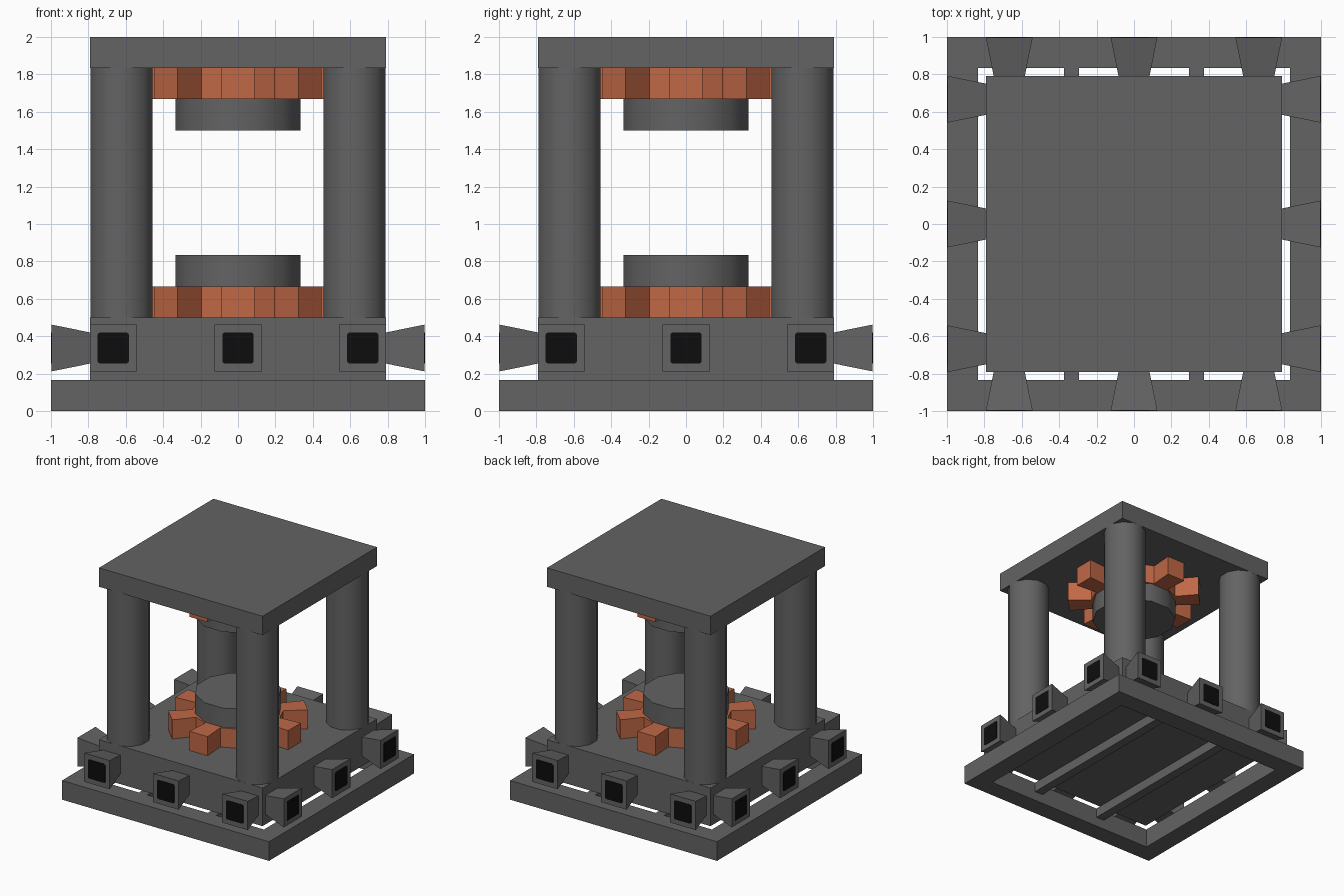
import bpy
import bmesh
from math import radians, cos, sin, pi, sqrt
from mathutils import Matrix, Vector

cube = bpy.data.objects.get("Cube")
if cube:
    bpy.data.objects.remove(cube, do_unlink=True)


def material(name, rgb):
    m = bpy.data.materials.new(name)
    m.use_nodes = True
    m.diffuse_color = (*rgb, 1)
    bsdf = next(n for n in m.node_tree.nodes if n.type == 'BSDF_PRINCIPLED')
    bsdf.inputs["Base Color"].default_value = (*rgb, 1)
    bsdf.inputs["Roughness"].default_value = 0.8
    return m


GREY = material("dark_grey", (0.125, 0.125, 0.125))
COPPER = material("copper_orange", (0.53, 0.14, 0.062))
BLACK = material("black", (0.004, 0.004, 0.004))


def finish(name, bm, mat, smooth=False):
    bmesh.ops.recalc_face_normals(bm, faces=bm.faces)
    mesh = bpy.data.meshes.new(name)
    bm.to_mesh(mesh)
    bm.free()
    mesh.materials.append(mat)
    obj = bpy.data.objects.new(name, mesh)
    bpy.context.collection.objects.link(obj)
    if smooth:
        bpy.ops.object.select_all(action='DESELECT')
        obj.select_set(True)
        bpy.context.view_layer.objects.active = obj
        bpy.ops.object.shade_smooth_by_angle(angle=radians(40))
    return obj


def box(name, x, y, z, mat=GREY):
    """Box from (min, max) ranges on each axis."""
    bm = bmesh.new()
    size = [r[1] - r[0] for r in (x, y, z)]
    mid = Vector([sum(r) / 2 for r in (x, y, z)])
    bmesh.ops.create_cube(bm, size=1, matrix=Matrix.Translation(mid) @ Matrix.Diagonal((*size, 1)))
    return finish(name, bm, mat)


def round_prism(name, x, y, z, apothem, sides=12):
    """Upright prism with a flat side toward each axis."""
    bm = bmesh.new()
    r = apothem / cos(pi / sides)
    bmesh.ops.create_cone(bm, cap_ends=True, segments=sides, radius1=r, radius2=r, depth=z[1] - z[0],
                          matrix=Matrix.Translation((x, y, sum(z) / 2)) @ Matrix.Rotation(pi / sides, 4, 'Z'))
    return finish(name, bm, GREY, smooth=True)


def gear(name, z):
    """Toothed ring: eight slightly flared teeth around a hub."""
    outline = []
    for i in range(8):
        a = i * pi / 4
        for r, w in ((0.35, -0.074), (0.545, -0.088), (0.545, 0.088), (0.35, 0.074)):
            outline.append((r * cos(a) - w * sin(a), r * sin(a) + w * cos(a), z[0]))
    bm = bmesh.new()
    face = bm.faces.new([bm.verts.new(p) for p in outline])
    out = bmesh.ops.extrude_face_region(bm, geom=[face])
    top = [v for v in out["geom"] if isinstance(v, bmesh.types.BMVert)]
    bmesh.ops.translate(bm, verts=top, vec=(0, 0, z[1] - z[0]))
    return finish(name, bm, COPPER)


def square_frame(name, outer, inner, z):
    bm = bmesh.new()
    profile = [(outer, z[0]), (outer, z[1]), (inner, z[1]), (inner, z[0])]
    rings = [[bm.verts.new((sx * r, sy * r, h)) for r, h in profile]
             for sx, sy in ((1, 1), (-1, 1), (-1, -1), (1, -1))]
    for i in range(4):
        a, b = rings[i], rings[(i + 1) % 4]
        for j in range(4):
            k = (j + 1) % 4
            bm.faces.new((a[j], b[j], b[k], a[k]))
    return finish(name, bm, GREY)


# Base frame with two rails carrying the plinth
HALF = 0.79
square_frame("base_frame", 1, 0.835, (0, 0.167))
for side, s in (("left", 1), ("right", -1)):
    box(f"base_rail_{side}", (s * 0.333 - 0.04, s * 0.333 + 0.04), (-0.836, 0.836), (0.083, 0.167))
box("plinth", (-HALF, HALF), (-HALF, HALF), (0.167, 0.5))
box("roof_slab", (-HALF, HALF), (-HALF, HALF), (1.835, 2))

# Corner columns
for sx in (-1, 1):
    for sy in (-1, 1):
        where = ("front" if sy < 0 else "back") + ("_left" if sx > 0 else "_right")
        round_prism(f"column_{where}", sx * 0.623, sy * 0.623, (0.5, 1.835), 0.1665)

# Copper toothed rings and the discs they hold
gear("lower_toothed_ring", (0.5, 0.667))
gear("upper_toothed_ring", (1.667, 1.835))
round_prism("lower_disc", 0, 0, (0.6, 0.835), 0.333)
round_prism("upper_disc", 0, 0, (1.5, 1.73), 0.333)

# Flared ports on all four sides, each with a black opening
for n, side in enumerate(("front", "left", "back", "right")):
    turn = Matrix.Rotation(n * pi / 2, 4, 'Z')
    for k, x in enumerate((-0.667, 0, 0.667), 1):
        bm = bmesh.new()
        place = turn @ Matrix.Translation((x, -0.8935, 0.337)) @ Matrix.Rotation(pi / 2, 4, 'X')
        bmesh.ops.create_cone(bm, cap_ends=True, segments=4, radius1=0.083 * sqrt(2),
                              radius2=0.125 * sqrt(2), depth=0.207,
                              matrix=place @ Matrix.Rotation(pi / 4, 4, 'Z'))
        finish(f"port_{side}_{k}", bm, GREY)

        bm = bmesh.new()
        bmesh.ops.create_cube(bm, size=1, matrix=Matrix.Diagonal((0.166, 0.166, 0.006, 1)))
        corners = [e for e in bm.edges if abs(e.verts[0].co.z - e.verts[1].co.z) > 0.001]
        bmesh.ops.bevel(bm, geom=corners, offset=0.012, segments=2, profile=0.5, affect='EDGES')
        bm.transform(place @ Matrix.Translation((0, 0, 0.1035)))
        finish(f"port_opening_{side}_{k}", bm, BLACK)
